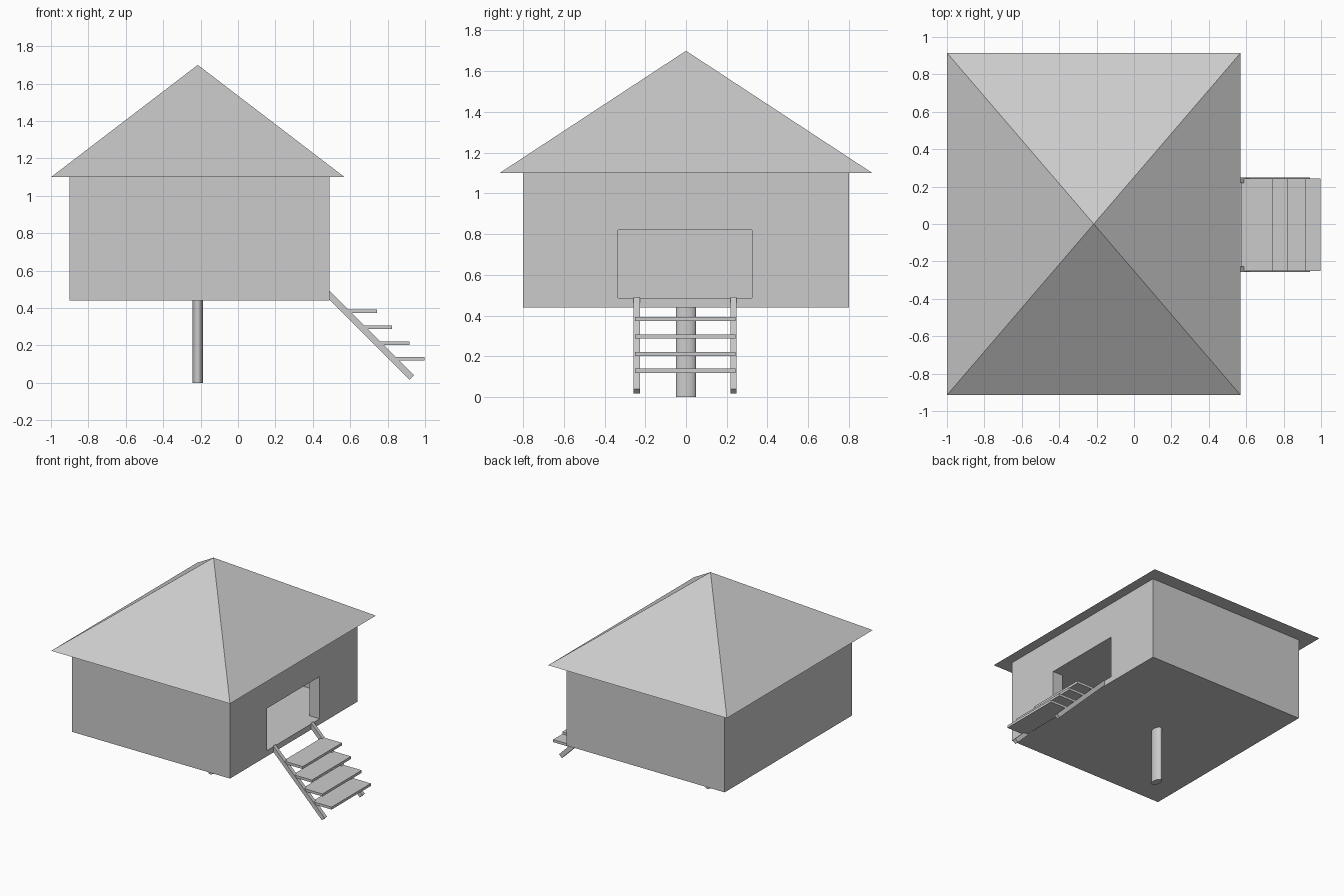
import bpy, bmesh, math
from mathutils import Vector

if "Cube" in bpy.data.objects:
    bpy.data.objects.remove(bpy.data.objects["Cube"])


def prism(name, points, offset):
    """Extrude a closed planar outline along an offset vector."""
    bm = bmesh.new()
    face = bm.faces.new([bm.verts.new(p) for p in points])
    ext = bmesh.ops.extrude_face_region(bm, geom=[face])
    bmesh.ops.translate(bm, vec=Vector(offset),
                        verts=[v for v in ext["geom"] if isinstance(v, bmesh.types.BMVert)])
    bmesh.ops.recalc_face_normals(bm, faces=bm.faces)
    mesh = bpy.data.meshes.new(name)
    bm.to_mesh(mesh)
    bm.free()
    obj = bpy.data.objects.new(name, mesh)
    bpy.context.collection.objects.link(obj)
    return obj


def box(name, x0, x1, y0, y1, z0, z1):
    return prism(name, [(x0, y0, z0), (x1, y0, z0), (x1, y1, z0), (x0, y1, z0)],
                 (0, 0, z1 - z0))


CX = -0.215          # centre line of the house
X0, X1, Y = -0.90, 0.49, 0.80
WALL = 0.09
FLOOR, CEILING = 0.485, 0.82

# House body, hollowed by a room with a doorway on the right side
body = box("house_body", X0, X1, -Y, Y, 0.44, 1.10)
xi, xo, yi = X1 - WALL, X1 + 0.1, Y - WALL
d0, d1 = -0.335, 0.325
plan = [(X0 + WALL, -yi), (xi, -yi), (xi, d0), (xo, d0),
        (xo, d1), (xi, d1), (xi, yi), (X0 + WALL, yi)]
cutter = prism("room_cutter", [(x, y, FLOOR) for x, y in plan], (0, 0, CEILING - FLOOR))
cutter.hide_render = True
mod = body.modifiers.new("room", 'BOOLEAN')
mod.operation = 'DIFFERENCE'
mod.solver = 'EXACT'
mod.object = cutter
bpy.context.view_layer.objects.active = body
bpy.ops.object.modifier_apply(modifier=mod.name)
bpy.data.objects.remove(cutter)

# Pyramid roof with overhanging eaves
bpy.ops.mesh.primitive_cone_add(vertices=4, radius1=math.sqrt(0.5), radius2=0, depth=1,
                                rotation=(0, 0, math.pi / 4))
roof = bpy.context.object
roof.name = "roof"
bpy.ops.object.transform_apply(rotation=True)
roof.scale = (1.57, 1.83, 0.60)
roof.location = (CX, 0, 1.40)

# Oval support post
bpy.ops.mesh.primitive_cylinder_add(vertices=32, radius=0.5, depth=1, location=(CX, 0, 0.22))
post = bpy.context.object
post.name = "support_post"
post.scale = (0.056, 0.10, 0.44)
bpy.ops.object.transform_apply(location=False, rotation=False, scale=True)
bpy.ops.object.shade_smooth_by_angle(angle=math.radians(40))

# Sloping stair rails, cut upright against the wall
rail = [(0.489, 0.492), (0.941, 0.040), (0.917, 0.016), (0.489, 0.446)]
for side, y in (("front", -0.257), ("back", 0.218)):
    prism(f"stair_rail_{side}", [(x, y, z) for x, z in rail], (0, 0.03, 0))

# Stair treads
for i, (end, top) in enumerate([(0.743, 0.393), (0.823, 0.307), (0.917, 0.222), (0.997, 0.139)]):
    start = 0.981 - top - 0.015
    box(f"stair_tread_{i + 1}", start, end, -0.25, 0.243, top - 0.02, top)
